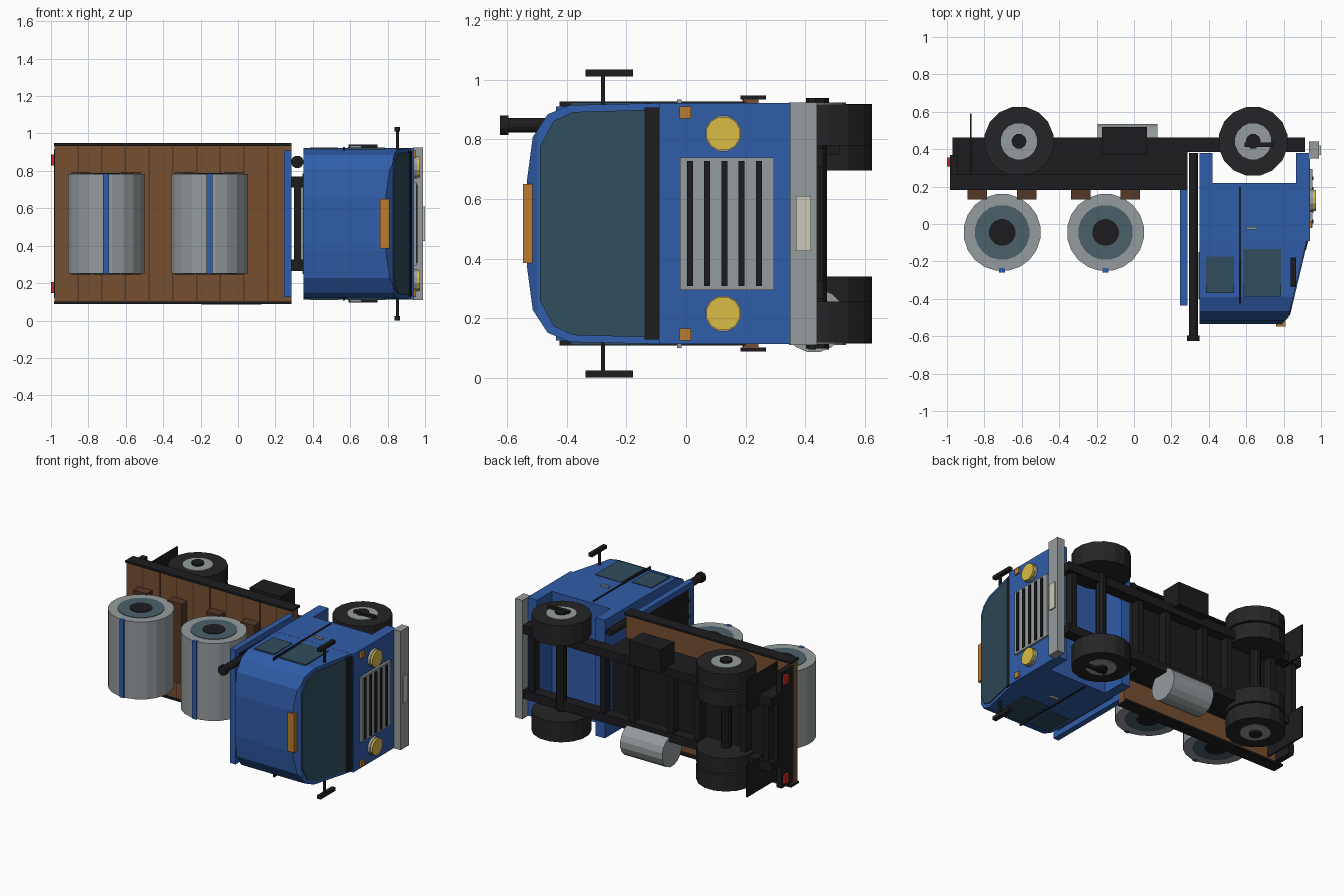
import bpy, bmesh, math
from mathutils import Vector, Matrix

if "Cube" in bpy.data.objects:
    bpy.data.objects.remove(bpy.data.objects["Cube"])

# The truck lies on its side: forward = +x, its roof = -y, its width = z
ZC = 0.5175


def mat(name, r, g, b):
    m = bpy.data.materials.new(name)
    m.diffuse_color = (r, g, b, 1)
    m.use_nodes = True
    m.node_tree.nodes["Principled BSDF"].inputs["Base Color"].default_value = m.diffuse_color
    return m


BLUE = mat("blue_paint", 0.03, 0.11, 0.40)
BLACK = mat("black", 0.012, 0.012, 0.014)
TYRE = mat("rubber", 0.018, 0.018, 0.02)
WOOD = mat("wood", 0.18, 0.08, 0.03)
DARKWOOD = mat("dark_wood", 0.09, 0.04, 0.02)
STEEL = mat("steel", 0.30, 0.33, 0.34)
GLASS = mat("glass", 0.03, 0.075, 0.11)
TEAL = mat("coil_face", 0.07, 0.12, 0.14)
YELLOW = mat("lamp_yellow", 0.70, 0.50, 0.06)
ORANGE = mat("orange", 0.50, 0.20, 0.03)
RED = mat("red", 0.60, 0.02, 0.02)
PALE = mat("pale", 0.60, 0.58, 0.50)


def finish(bm, name, material):
    bmesh.ops.recalc_face_normals(bm, faces=bm.faces)
    me = bpy.data.meshes.new(name)
    bm.to_mesh(me)
    bm.free()
    me.materials.append(material)
    ob = bpy.data.objects.new(name, me)
    bpy.context.collection.objects.link(ob)
    return ob


def box(name, m, x, y, z):
    bm = bmesh.new()
    bmesh.ops.create_cube(bm, size=1)
    for v in bm.verts:
        v.co = [(a[0] + a[1]) / 2 + c * (a[1] - a[0]) for a, c in zip((x, y, z), v.co)]
    return finish(bm, name, m)


def flip(z):
    return (2 * ZC - z[1], 2 * ZC - z[0])


def boxes(name, m, x, y, z):
    """The same box on both sides of the truck."""
    box(name + "_low", m, x, y, z)
    box(name + "_high", m, x, y, flip(z))


def cyl(name, m, axis, span, centre, r, n=16, r2=None):
    """Cylinder along an axis; centre gives the two other coordinates in order."""
    bm = bmesh.new()
    bmesh.ops.create_cone(bm, cap_ends=True, segments=n, radius1=r, radius2=r2 or r,
                          depth=span[1] - span[0])
    mid = (span[0] + span[1]) / 2
    bm.transform(Matrix.Rotation(math.pi / n, 4, 'Z'))
    if axis == 'x':
        rot, loc = Matrix.Rotation(math.pi / 2, 4, 'Y'), (mid, *centre)
    elif axis == 'y':
        rot, loc = Matrix.Rotation(-math.pi / 2, 4, 'X'), (centre[0], mid, centre[1])
    else:
        rot, loc = Matrix(), (*centre, mid)
    bm.transform(Matrix.Translation(loc) @ rot)
    return finish(bm, name, m)


def prism(pts, offset):
    bm = bmesh.new()
    f = bm.faces.new([bm.verts.new(p) for p in pts])
    ext = bmesh.ops.extrude_face_region(bm, geom=[f])
    for v in ext["geom"]:
        if isinstance(v, bmesh.types.BMVert):
            v.co += Vector(offset)
    return bm


# Lower cab with wheel arch
low = [(0.35, -0.09), (0.94, -0.09), (0.94, 0.38), (0.865, 0.38), (0.865, 0.22),
       (0.42, 0.22), (0.42, 0.38), (0.35, 0.38)]
finish(prism([(x, y, 0.112) for x, y in low], (0, 0, 0.811)), "cab_lower", BLUE)

# Upper cab: rounded roof section, cut by the windscreen slope and roof brow
half = [(-0.08, 0.405), (-0.39, 0.398), (-0.465, 0.367), (-0.515, 0.29), (-0.535, 0.14)]
sec = [(y, ZC - w) for y, w in half] + [(y, ZC + w) for y, w in reversed(half)]
bm = prism([(0.35, y, z) for y, z in sec], (0.65, 0, 0))
for a, b in (((0.925, -0.08), (0.825, -0.5)), ((0.825, -0.5), (0.79, -0.535))):
    d = Vector((b[0] - a[0], b[1] - a[1], 0))
    bmesh.ops.bisect_plane(bm, geom=bm.verts[:] + bm.edges[:] + bm.faces[:],
                           plane_co=(a[0], a[1], 0), plane_no=(-d.y, d.x, 0), clear_outer=True)
    bmesh.ops.holes_fill(bm, edges=[e for e in bm.edges if e.is_boundary])
finish(bm, "cab_upper", BLUE)


# Windscreen glass and black cowl on the slope
def slope(y, lift):
    return 0.925 + (y + 0.08) * 0.238 + lift


def pane(name, m, pts, lift):
    ring = [(y, ZC - w) for y, w in pts] + [(y, ZC + w) for y, w in reversed(pts)]
    finish(prism([(slope(y, -0.01), y, z) for y, z in ring], (0.01 + lift, 0, 0)), name, m)


pane("windscreen", GLASS, [(-0.13, 0.382), (-0.38, 0.375), (-0.445, 0.345), (-0.49, 0.26)], 0.006)
pane("cowl", BLACK, [(-0.085, 0.39), (-0.14, 0.39)], 0.009)
box("rear_window", GLASS, (0.344, 0.36), (-0.4, -0.15), (0.25, 0.785))

# Cab sides: windows, door seam, handle, step, mirrors
boxes("quarter_window", GLASS, (0.385, 0.535), (-0.37, -0.175), (0.11, 0.125))
boxes("door_window", GLASS, (0.585, 0.785), (-0.388, -0.135), (0.11, 0.125))
boxes("door_seam", BLACK, (0.562, 0.572), (-0.425, 0.2), (0.107, 0.125))
boxes("door_handle", STEEL, (0.6, 0.66), (-0.03, -0.015), (0.1, 0.12))
boxes("cab_step", BLACK, (0.59, 0.745), (0.412, 0.437), (0.095, 0.13))
boxes("mirror_arm", BLACK, (0.845, 0.86), (-0.285, -0.272), (0.01, 0.135))
boxes("mirror", BLACK, (0.838, 0.865), (-0.338, -0.178), (0, 0.024))
box("roof_marker", ORANGE, (0.76, 0.81), (-0.547, -0.51), (0.385, 0.65))

# Front: bumper, plate, grille, lamps
box("bumper", STEEL, (0.935, 0.99), (0.35, 0.44), (0.11, 0.925))
box("front_plate", PALE, (0.98, 0.999), (0.37, 0.42), (0.425, 0.61))
box("grille", STEEL, (0.93, 0.955), (-0.02, 0.295), (0.295, 0.74))
for i in range(5):
    y = 0.013 + i * 0.058
    box("grille_slot_%d" % i, BLACK, (0.94, 0.961), (y - 0.01, y + 0.01), (0.308, 0.727))
for side, z in (("low", 0.215), ("high", 0.82)):
    cyl("headlight_rim_" + side, STEEL, 'x', (0.93, 0.958), (0.125, z), 0.062, 12)
    cyl("headlight_" + side, YELLOW, 'x', (0.94, 0.972), (0.125, z), 0.058, 12)
boxes("indicator", ORANGE, (0.93, 0.952), (-0.022, 0.016), (0.125, 0.165))

# Exhaust stack
cyl("exhaust_stack", BLACK, 'y', (-0.61, 0.38), (0.317, 0.848), 0.025, 12)
cyl("exhaust_cap", BLACK, 'y', (-0.625, -0.597), (0.317, 0.848), 0.034, 12)

# Chassis
boxes("chassis_rail", BLACK, (-0.97, 0.915), (0.385, 0.462), (0.265, 0.325))
box("subframe", BLACK, (-0.97, 0.285), (0.24, 0.39), (0.265, 0.77))
for i, x in enumerate((-0.92, -0.75, -0.4, -0.2, 0.1, 0.32, 0.86)):
    box("crossmember_%d" % i, BLACK, (x - 0.02, x + 0.02), (0.39, 0.45), (0.3, 0.735))
box("rear_bar", BLACK, (-0.985, -0.945), (0.24, 0.37), (0.12, 0.915))
boxes("tail_light", RED, (-1, -0.98), (0.308, 0.355), (0.147, 0.207))
boxes("mudflap", BLACK, (-0.878, -0.868), (0.26, 0.59), (0.115, 0.335))
box("battery_box", BLACK, (-0.17, 0.07), (0.37, 0.518), (0.75, 0.91))
cyl("fuel_tank", STEEL, 'x', (-0.195, 0.125), (0.43, 0.192), 0.108, 16)

# Wheels: single in front, twin at the rear
for name, x, tyres in (("front", 0.637, [(0.118, 0.255)]),
                       ("rear", -0.615, [(0.115, 0.222), (0.234, 0.34)])):
    cyl(name + "_axle", BLACK, 'z', (0.2, 0.835), (x, 0.44), 0.035, 10)
    for side in ("low", "high"):
        place = (lambda s: s) if side == "low" else flip
        for i, s in enumerate(tyres):
            cyl("%s_tyre_%s_%d" % (name, side, i), TYRE, 'z', place(s), (x, 0.442), 0.187, 16)
        z = tyres[0][0]
        cyl("%s_rim_%s" % (name, side), STEEL, 'z', place((z - 0.005, z + 0.03)), (x, 0.442), 0.098, 16)
        cyl("%s_hub_%s" % (name, side), BLACK, 'z', place((z - 0.02, z + 0.02)), (x, 0.442), 0.04, 10)

# Flat bed: planks, seams, edge rails
box("bed_floor", WOOD, (-0.982, 0.285), (0.192, 0.243), (0.1, 0.935))
for i in range(1, 10):
    x = -0.982 + i * 0.1267
    box("plank_seam_%d" % i, DARKWOOD, (x - 0.004, x + 0.004), (0.19, 0.2), (0.101, 0.934))
boxes("bed_edge", BLACK, (-0.985, 0.285), (0.183, 0.268), (0.087, 0.101))

# Headboard: blue frame with black bars
boxes("headboard_post", BLUE, (0.247, 0.287), (-0.437, 0.2), (0.125, 0.165))
box("headboard_top", BLUE, (0.247, 0.287), (-0.437, -0.4), (0.125, 0.91))
box("headboard_base", BLUE, (0.247, 0.287), (0.14, 0.2), (0.125, 0.91))
box("headboard_mesh", BLACK, (0.262, 0.272), (-0.41, 0.16), (0.15, 0.885))
for i in range(6):
    z = 0.25 + i * 0.107
    box("headboard_bar_%d" % i, BLACK, (0.252, 0.282), (-0.41, 0.16), (z - 0.01, z + 0.01))

# Cargo drums on chocks, each with a strap
for i, x in enumerate((-0.705, -0.152)):
    c = (x, -0.045)
    cyl("drum_%d" % i, STEEL, 'z', (0.252, 0.783), c, 0.207, 20)
    cyl("drum_face_%d" % i, TEAL, 'z', (0.249, 0.786), c, 0.147, 20)
    cyl("drum_core_%d" % i, BLACK, 'z', (0.246, 0.789), c, 0.072, 16)
    box("strap_%d" % i, BLUE, (x - 0.016, x + 0.016), (-0.258, -0.235), (0.25, 0.785))
    for s in (-1, 1):
        box("chock_%d_%d" % (i, s), DARKWOOD, (x + s * 0.132 - 0.052, x + s * 0.132 + 0.052),
            (0.13, 0.195), (0.243, 0.793))
